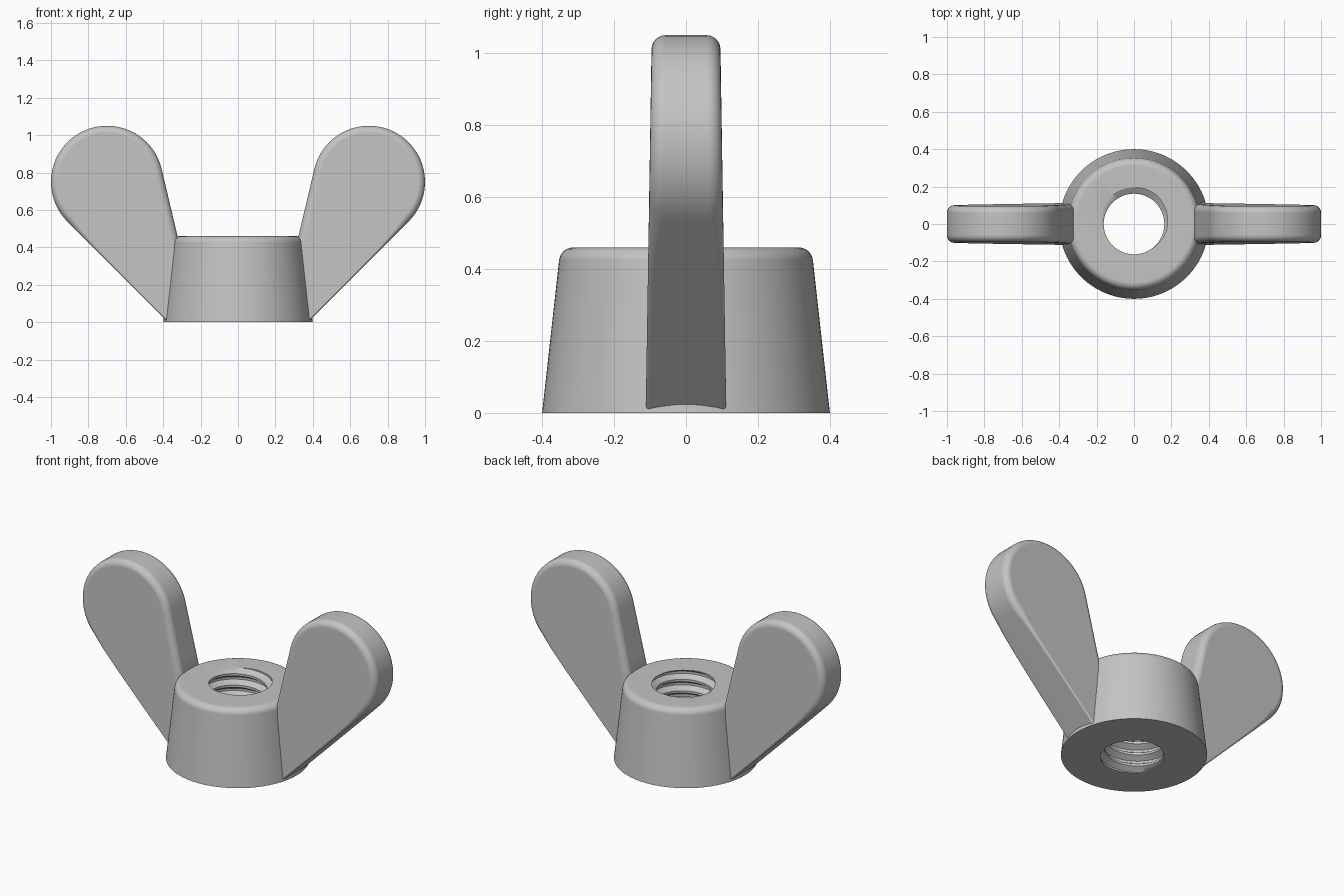
import bpy, bmesh
from math import sin, cos, pi, radians, floor

cube = bpy.data.objects.get("Cube")
if cube:
    bpy.data.objects.remove(cube)

steel = bpy.data.materials.new("grey steel")
steel.use_nodes = True
steel.diffuse_color = (0.55, 0.55, 0.55, 1)
steel.node_tree.nodes["Principled BSDF"].inputs["Base Color"].default_value = (0.55, 0.55, 0.55, 1)

HEIGHT = 0.46
SEGMENTS = 96


def finish(bm, name):
    """Weld, orient and smooth a mesh, then add it to the scene."""
    bmesh.ops.remove_doubles(bm, verts=bm.verts, dist=0.0004)
    bmesh.ops.recalc_face_normals(bm, faces=bm.faces)
    mesh = bpy.data.meshes.new(name)
    bm.to_mesh(mesh)
    bm.free()
    mesh.materials.append(steel)
    obj = bpy.data.objects.new(name, mesh)
    bpy.context.collection.objects.link(obj)
    bpy.ops.object.select_all(action='DESELECT')
    obj.select_set(True)
    bpy.context.view_layer.objects.active = obj
    bpy.ops.object.shade_smooth_by_angle(angle=radians(35))
    weighted = obj.modifiers.new("even shading", 'WEIGHTED_NORMAL')
    weighted.keep_sharp = True
    return obj


def bridge(bm, a, b, closed):
    """Join two rows of vertices with quads."""
    for i in range(len(a) if closed else len(a) - 1):
        j = (i + 1) % len(a)
        bm.faces.new((a[i], a[j], b[j], b[i]))


# Threaded hole: one turn of the thread as (phase, radius)
PITCH, CREST, ROOT = 0.07, 0.162, 0.195
THREAD = [(0, CREST), (0.2, CREST), (0.5, ROOT), (0.7, ROOT), (1, CREST)]
START = HEIGHT - 0.85 * PITCH


def thread_radius(z, turn):
    phase = (z - START) / PITCH - turn
    phase -= floor(phase)
    for (p0, r0), (p1, r1) in zip(THREAD, THREAD[1:]):
        if phase <= p1:
            return r0 + (r1 - r0) * (phase - p0) / (p1 - p0)


# Tapered outside of the body, from the top rim over the fillet to the base
shell = [(0.313 + 0.04 * sin(a), HEIGHT - 0.04 + 0.04 * cos(a))
         for a in [radians(14 * k) for k in range(7)]] + [(0.4, 0)]


def body_column(bm, turn):
    angle = 2 * pi * turn
    points = []
    for coil in range(-9, 3):
        for phase, _ in THREAD[:-1]:
            z = START + PITCH * (coil + phase + turn)
            z = min(max(z, 0), HEIGHT)
            points.append((thread_radius(z, turn), z))
    return [bm.verts.new((r * cos(angle), r * sin(angle), z)) for r, z in points + shell]


bm = bmesh.new()
columns = [body_column(bm, i / SEGMENTS) for i in range(SEGMENTS + 1)]
for a, b in zip(columns, columns[1:]):
    bridge(bm, a, b, True)
finish(bm, "threaded_body")


# Wing outline: (x, z, outward normal x, outward normal z, fillet radius)
def wing_outline():
    cx, cz, radius, fillet = 0.70, 0.75, 0.30, 0.038
    first, last = radians(-45), radians(166.7)
    nx, nz = cos(first), sin(first)
    tx, tz = cx + radius * nx, cz + radius * nz
    points = []
    # sloping lower edge, where the fillet fades out
    for t, r in [(0, 0.01), (0.35, 0.01), (0.7, 0.014), (0.9, 0.024)]:
        bx, bz = 0.379, 0.005
        points.append((bx + (tx - bx) * t, bz + (tz - bz) * t, nx, nz, r))
    # round tip
    steps = 40
    for i in range(steps + 1):
        a = first + (last - first) * i / steps
        points.append((cx + radius * cos(a), cz + radius * sin(a), cos(a), sin(a), fillet))
    # steep inner edge, running into the body
    nx, nz = cos(last), sin(last)
    tx, tz = cx + radius * nx, cz + radius * nz
    for t in (0.15, 0.3, 0.42):
        points.append((tx - nz * t, tz + nx * t, nx, nz, fillet))
    points.append((0.29, 0.005, -1, 0, 0.01))
    return points


def build_wing(name, side):
    bm = bmesh.new()
    outline = wing_outline()
    rings = []
    steps = 6
    for face in (-1, 1):
        for k in range(steps + 1):
            a = pi / 2 * (k if face > 0 else steps - k) / steps
            ring = []
            for x, z, nx, nz, r in outline:
                inset = r * (1 - cos(a))
                px, pz = x - nx * inset, z - nz * inset
                half = 0.112 - 0.016 * pz
                ring.append(bm.verts.new((side * px, face * (half - r * (1 - sin(a))), pz)))
            rings.append(ring)
    for a, b in zip(rings, rings[1:]):
        bridge(bm, a, b, True)
    bm.faces.new(rings[0])
    bm.faces.new(rings[-1])
    finish(bm, name)


build_wing("left_wing", 1)
build_wing("right_wing", -1)
